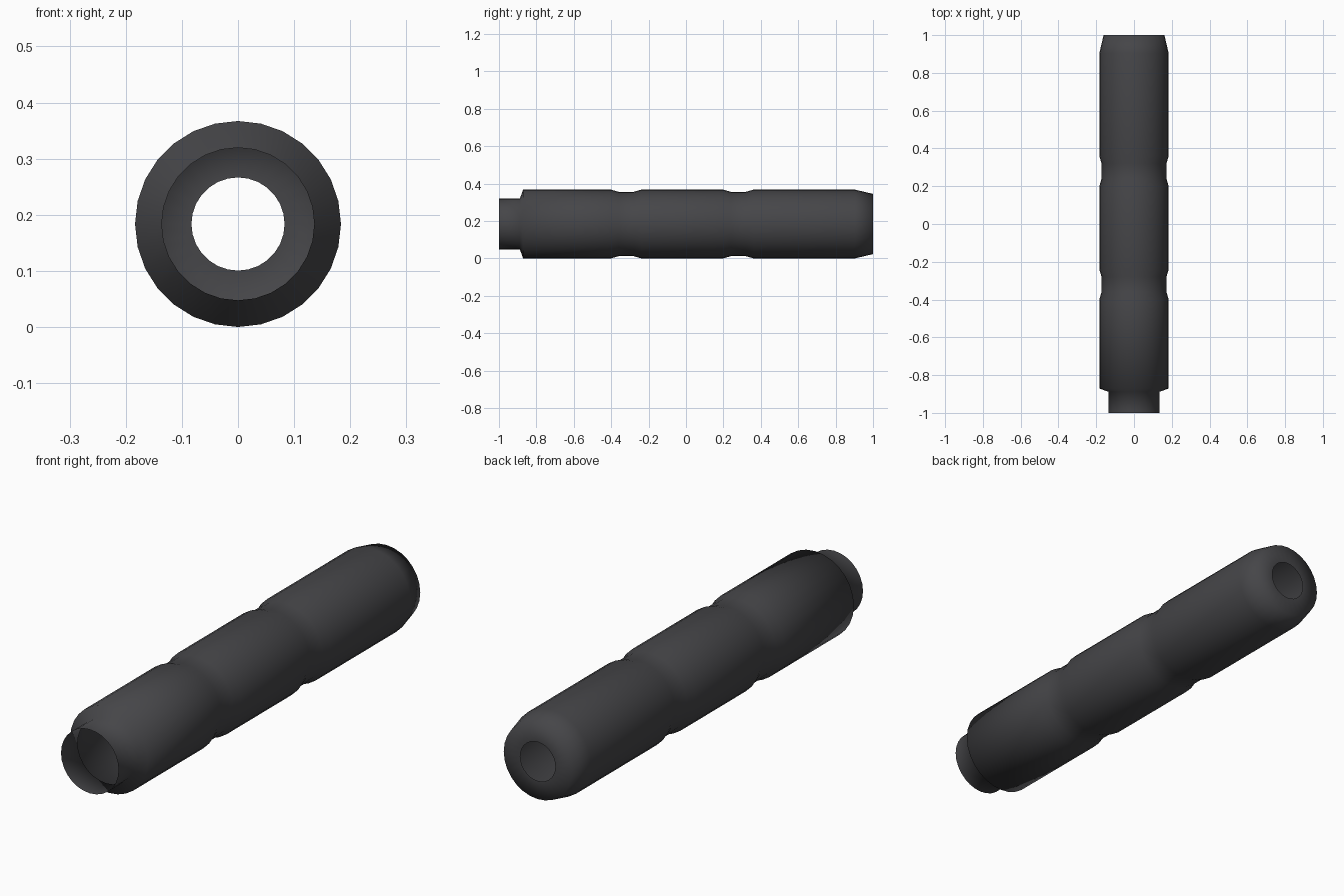
import bpy, bmesh, math

if "Cube" in bpy.data.objects:
    bpy.data.objects.remove(bpy.data.objects["Cube"])

SIDES = 28
R = 0.1835

# Lathe profile along y: (y, radius), open thin shell
profile = [
    (-1.0, 0.136), (-0.888, 0.136),             # neck
    (-0.871, R),                                # shoulder
    (-0.40, R), (-0.36, 0.172), (-0.28, 0.172), (-0.24, R),   # front groove
    (0.20, R), (0.24, 0.172), (0.32, 0.172), (0.36, R),       # rear groove
    (0.904, R), (1.0, 0.161),                   # tapered end
    (1.0, 0.083),                               # end cap with hole
]

dark = bpy.data.materials.new("dark grey")
dark.diffuse_color = (0.06, 0.06, 0.065, 1)
dark.use_nodes = True
dark.node_tree.nodes["Principled BSDF"].inputs["Base Color"].default_value = dark.diffuse_color

# Spin the profile about the long axis
bm = bmesh.new()
rings = []
for y, r in profile:
    rings.append([bm.verts.new((r * math.cos(2 * math.pi * i / SIDES), y,
                                R + r * math.sin(2 * math.pi * i / SIDES)))
                  for i in range(SIDES)])
for a, b in zip(rings, rings[1:]):
    for i in range(SIDES):
        j = (i + 1) % SIDES
        f = bm.faces.new((a[i], b[i], b[j], a[j]))
        f.smooth = True
mesh = bpy.data.meshes.new("tube_body")
bm.to_mesh(mesh)
bm.free()
mesh.materials.append(dark)
tube = bpy.data.objects.new("tube_body", mesh)
bpy.context.collection.objects.link(tube)
